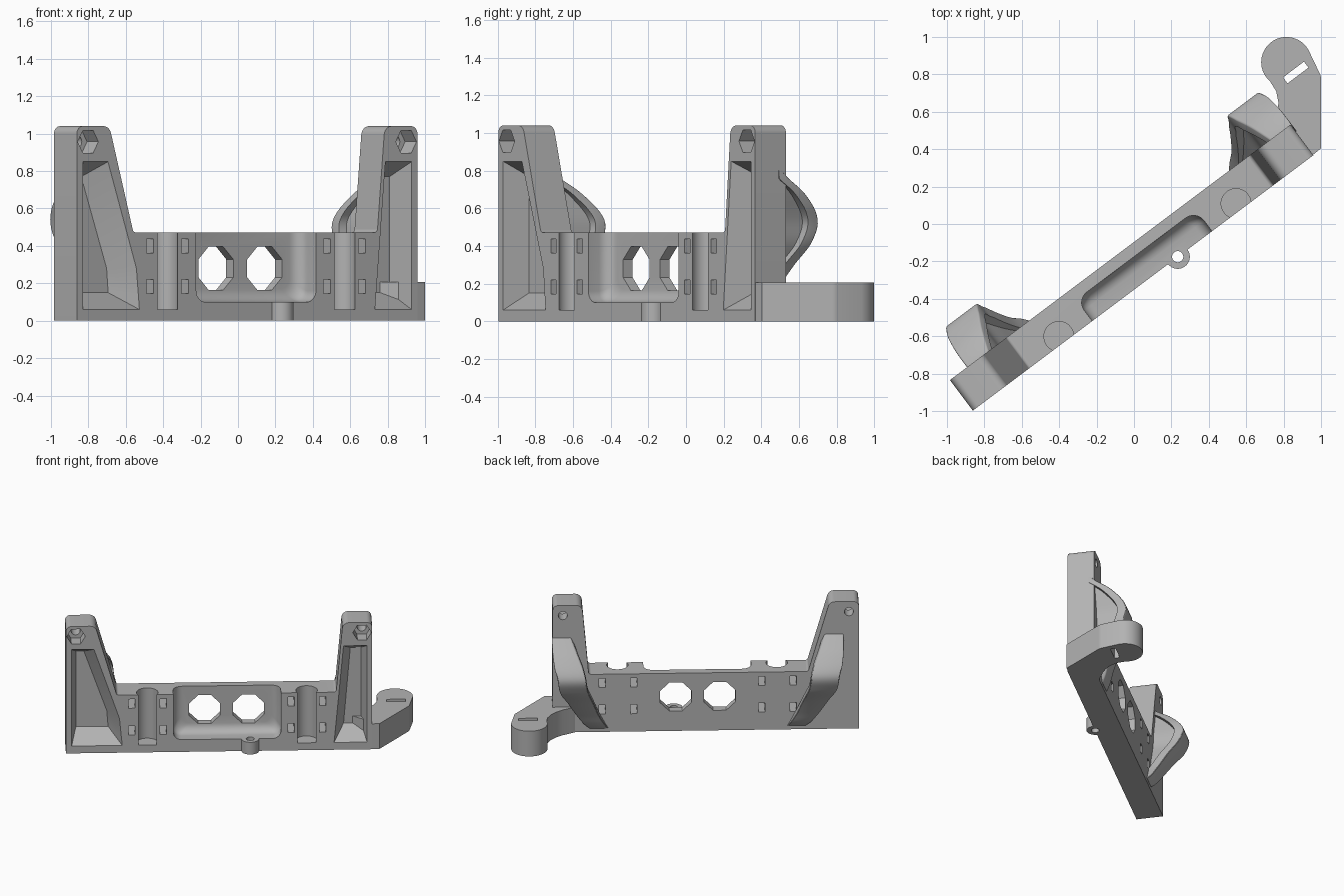
import bpy, bmesh, math
from mathutils import Matrix, Vector

if "Cube" in bpy.data.objects:
    bpy.data.objects.remove(bpy.data.objects["Cube"])

grey = bpy.data.materials.new("plain grey")
grey.use_nodes = True
colour = (0.45, 0.45, 0.45, 1)
grey.diffuse_color = colour
grey.node_tree.nodes["Principled BSDF"].inputs["Base Color"].default_value = colour

# The frame is modelled along x, then turned to run diagonally
TURN = Matrix.Rotation(math.atan2(3, 4), 4, "Z") @ Matrix.Translation((-0.15, 0, 0))
FRONT, BACK, END, MID = -0.281, -0.077, 1.138, 0.06


def loft(name, rings):
    """Closed solid through rings that have equal point counts."""
    bm = bmesh.new()
    loops = [[bm.verts.new(p) for p in ring] for ring in rings]
    n = len(loops[0])
    for a, b in zip(loops, loops[1:]):
        for i in range(n):
            bm.faces.new((a[i], a[(i + 1) % n], b[(i + 1) % n], b[i]))
    bm.faces.new(loops[0][::-1])
    bm.faces.new(loops[-1])
    bmesh.ops.recalc_face_normals(bm, faces=bm.faces)
    mesh = bpy.data.meshes.new(name)
    bm.to_mesh(mesh)
    bm.free()
    mesh.materials.append(grey)
    obj = bpy.data.objects.new(name, mesh)
    bpy.context.collection.objects.link(obj)
    return obj


def across(points, y):
    return [(x, y, z) for x, z in points]


def flat(points, z):
    return [(x, y, z) for x, y in points]


def circle(cx, cy, r, n=32, start=0.0):
    return [(cx + r * math.cos(start + i * math.tau / n),
             cy + r * math.sin(start + i * math.tau / n)) for i in range(n)]


def rect(x0, x1, y0, y1):
    return [(x0, y0), (x1, y0), (x1, y1), (x0, y1)]


def rounded(corners, steps=6):
    """Round each (x, y, radius) corner of a polygon."""
    out = []
    for i, (x, y, r) in enumerate(corners):
        p = Vector((x, y))
        a = Vector(corners[i - 1][:2]) - p
        b = Vector(corners[(i + 1) % len(corners)][:2]) - p
        if r == 0:
            out.append((x, y))
            continue
        cut = r / math.tan(a.angle(b) / 2)
        a, b = p + a.normalized() * cut, p + b.normalized() * cut
        mid = (a + b) / 2 - p
        centre = p + mid.normalized() * math.hypot(r, cut)
        for k in range(steps + 1):
            d = (a.lerp(b, k / steps) - centre).normalized()
            out.append(tuple(centre + d * r))
    return out


def combine(target, tool, operation="DIFFERENCE"):
    mod = target.modifiers.new("join", "BOOLEAN")
    mod.operation, mod.object, mod.solver = operation, tool, "EXACT"
    bpy.context.view_layer.objects.active = target
    bpy.ops.object.modifier_apply(modifier=mod.name)
    bpy.data.objects.remove(tool)


def finish(obj, matrix=None):
    if matrix:
        obj.data.transform(matrix)
    bpy.ops.object.select_all(action="DESELECT")
    obj.select_set(True)
    bpy.context.view_layer.objects.active = obj
    bpy.ops.object.shade_smooth_by_angle(angle=math.radians(30))


# Bar with a tower at each end
outline = rounded([
    (-END, 0, 0), (END, 0, 0), (END, 1.04, 0.04), (0.92, 1.04, 0.05),
    (0.87, 0.472, 0.02), (-0.76, 0.472, 0.02), (-0.92, 1.04, 0.05), (-END, 1.04, 0.04)])
frame = loft("frame", [across(outline, FRONT), across(outline, BACK)])

# Screw boss on the front foot
combine(frame, loft("boss", [flat(circle(0.232, -0.28, 0.065), z) for z in (0, 0.1)]), "UNION")


# Open-topped front recess with filleted inner edges
def recess_ring(y, inset):
    x0, x1, z0, r = -0.34 + inset, 0.46 - inset, 0.1 + inset, 0.06
    return across(rounded([(x0, z0, r), (x1, z0, r), (x1, 0.7, 0), (x0, 0.7, 0)]), y)


arc = [i * math.pi / 12 for i in range(7)]
combine(frame, loft("recess", [recess_ring(-0.5, 0)] + [
    recess_ring(-0.21 + 0.07 * math.sin(a), 0.07 * (1 - math.cos(a))) for a in arc]))
# Vertical screw hole through the boss
combine(frame, loft("boss_hole", [flat(circle(0.232, -0.28, 0.03), z) for z in (-0.1, 0.3)]))

# Two octagonal windows
for side in (-1, 1):
    ring = circle(MID + side * 0.163, 0.28, 0.126, 8, math.pi / 8)
    combine(frame, loft("window", [across(ring, y) for y in (-0.5, 0.2)]))

# Round grooves with tie slots on either side
for side in (-1, 1):
    x = MID + side * 0.592
    combine(frame, loft("groove", [flat(circle(x, -0.24, 0.08), z) for z in (0.06, 0.6)]))
    for dx in (-0.117, 0.117):
        for z in (0.182, 0.4):
            slot = rect(x + dx - 0.024, x + dx + 0.024, z - 0.037, z + 0.037)
            combine(frame, loft("slot", [across(slot, y) for y in (-0.5, 0.2)]))

# Flared pockets in the tower fronts
pockets = [
    ([(-1.095, 0.06), (-0.72, 0.06), (-0.74, 0.28), (-0.93, 0.85), (-1.095, 0.85)],
     [(-1.06, 0.15), (-0.82, 0.15), (-0.83, 0.28), (-1.0, 0.77), (-1.06, 0.77)]),
    ([(0.855, 0.06), (1.1, 0.06), (1.1, 0.85), (0.925, 0.85)],
     [(0.93, 0.15), (1.06, 0.15), (1.06, 0.77), (0.98, 0.77)])]
for mouth, floor in pockets:
    lip = [(m[0] * 1.08 - f[0] * 0.08, m[1] * 1.08 - f[1] * 0.08) for m, f in zip(mouth, floor)]
    combine(frame, loft("pocket", [across(lip, FRONT - 0.0112), across(floor, -0.136)]))

# Hexagonal nut traps and bolt holes at the tower tops
for x in (-1.063, 1.063):
    combine(frame, loft("nut_trap", [across(circle(x, 0.957, 0.069, 6), y) for y in (-0.5, -0.18)]))
    combine(frame, loft("bolt_hole", [across(circle(x, 0.957, 0.034, 16), y) for y in (-0.3, 0.2)]))
finish(frame, TURN)

# Hooks behind the towers: an S-shaped bulging strap backed by a thinner web
path = [(0.8, -0.1, 1.01), (0.76, -0.06, 1.01), (0.67, 0.06, 0.985), (0.54, 0.16, 0.945),
        (0.42, 0.135, 0.925), (0.3, 0.065, 0.875), (0.17, 0.0, 0.82), (0.08, -0.04, 0.77),
        (0.03, -0.075, 0.735)]


def smooth_path(keys, steps=6):
    keys = [Vector(k) for k in keys]
    keys = [keys[0]] + keys + [keys[-1]]
    out = []
    for a, b, c, d in zip(keys, keys[1:], keys[2:], keys[3:]):
        for k in range(steps):
            t = k / steps
            out.append(0.5 * (2 * b + (c - a) * t + (2 * a - 5 * b + 4 * c - d) * t ** 2
                              + (3 * b - a - 3 * c + d) * t ** 3))
    return out + [keys[-1]]


for side, label in ((-1, "right"), (1, "left")):
    strap, web = [], []
    for z, y, x in smooth_path(path):
        c = MID + side * x
        w = 0.07 + 0.035 * max(0, min(1, (y + 0.08) / 0.2))
        inner = max(y - 0.07, -0.125)
        strap.append(flat(rounded([(c - w, inner, 0), (c + w, inner, 0),
                                   (c + w, y, 0.01), (c - w, y, 0.01)], 3), z))
        web.append(flat(rect(c - 0.055, c + 0.055, -0.12, max(y - 0.03, -0.11)), z))
    finish(loft(label + "_hook_strap", strap), TURN)
    finish(loft(label + "_hook_web", web), TURN)

# Rounded mounting ear at one end
head = [(x, y, 0) for x, y in circle(0.815, 0.865, 0.135, 36, math.radians(30))[:21]]
ear_outline = rounded([(0.93, 0.4, 0), (0.95, 0.364, 0), (1, 0.405, 0), (1, 0.79, 0.06)] + head + [
    (0.76, 0.71, 0), (0.772, 0.65, 0), (0.768, 0.59, 0), (0.75, 0.53, 0), (0.72, 0.47, 0),
    (0.69, 0.4, 0)])
ear = loft("mounting_ear", [flat(ear_outline, 0), flat(ear_outline, 0.207)])
tie_slot = loft("ear_slot", [flat(rect(-0.07, 0.07, -0.02, 0.02), z) for z in (-0.1, 0.4)])
tie_slot.data.transform(Matrix.Translation((0.865, 0.81, 0)) @ Matrix.Rotation(math.radians(37), 4, "Z"))
combine(ear, tie_slot)
finish(ear)
